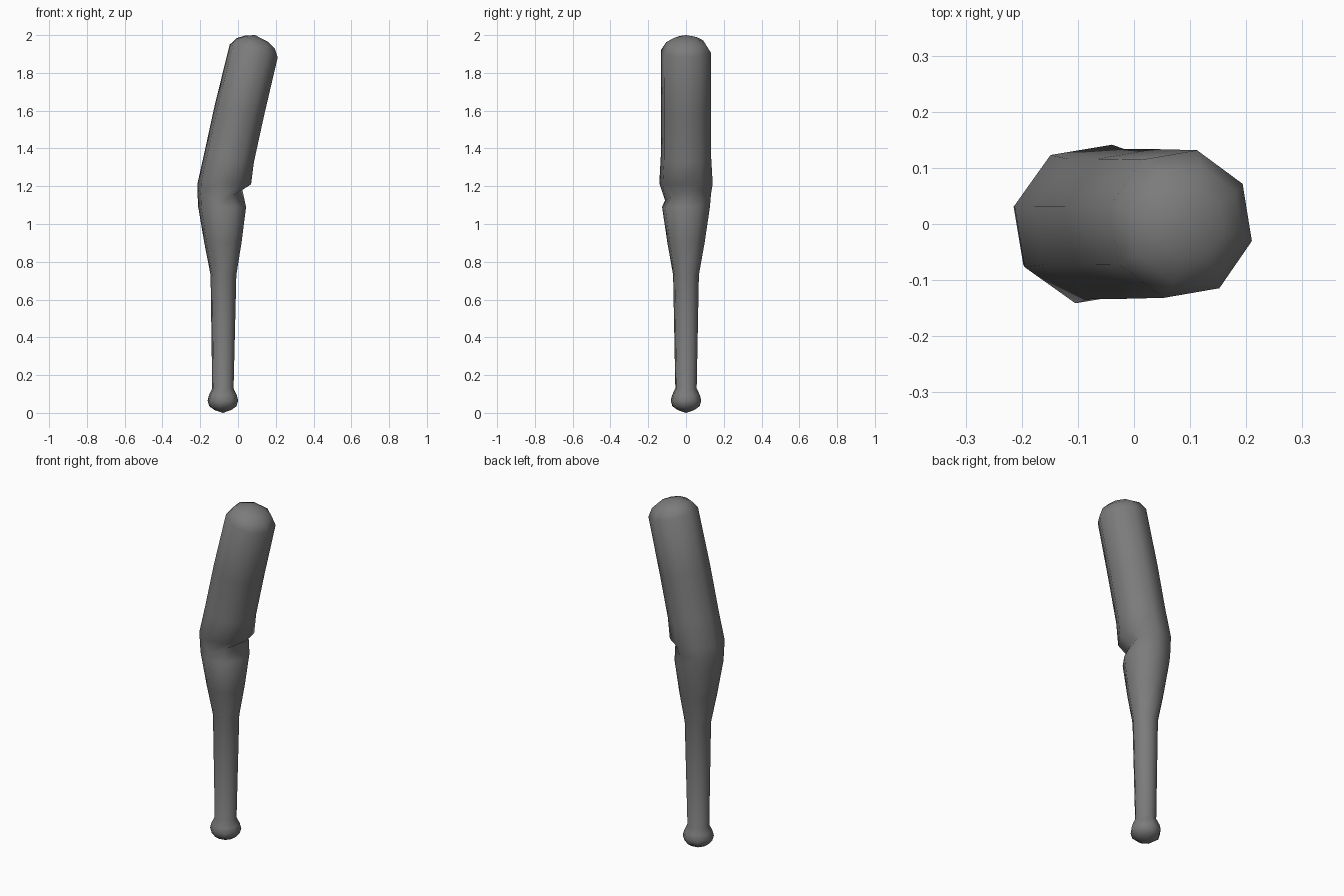
import bpy, bmesh, math
from mathutils import Vector, Matrix

if "Cube" in bpy.data.objects:
    bpy.data.objects.remove(bpy.data.objects["Cube"], do_unlink=True)

SIDES = 8
OFFSET = math.radians(-13)

# One grey material
grey = bpy.data.materials.new("worn_grey_metal")
grey.use_nodes = True
color = (0.2, 0.2, 0.2, 1)
grey.diffuse_color = color
grey.node_tree.nodes["Principled BSDF"].inputs["Base Color"].default_value = color

# Cross-sections: centre x, centre z, radius, tilt in degrees
rings = [
    (-0.08, 0.015, 0.045, 0), (-0.08, 0.035, 0.074, 0),
    (-0.08, 0.065, 0.083, 0), (-0.08, 0.095, 0.075, 0),
    (-0.08, 0.13, 0.058, 0), (-0.077, 0.73, 0.070, 0),
    (-0.08, 0.90, 0.101, 0), (-0.084, 1.09, 0.130, 0),
    (-0.082, 1.16, 0.136, 0), (-0.072, 1.215, 0.145, 2),
    (-0.047, 1.352, 0.137, 11), (0.007, 1.60, 0.137, 13),
    (0.083, 1.915, 0.135, 15), (0.094, 1.957, 0.107, 15),
    (0.099, 1.981, 0.065, 15),
]
CREASE = 8
# Inward push and height shift of the crease at each dented corner
dents = {0: (0.045, 0.01), 7: (0.048, -0.01), 6: (0.022, -0.035), 1: (0.012, 0.02)}


def make_ring(bm, index, ring):
    x, z, radius, tilt = ring
    turn = Matrix.Rotation(math.radians(tilt), 3, 'Y')
    verts = []
    for i in range(SIDES):
        a = OFFSET + i * math.tau / SIDES
        push, lift = dents.get(i, (0, 0)) if index == CREASE else (0, 0)
        r = radius - push
        p = turn @ Vector((r * math.cos(a), r * math.sin(a), lift))
        verts.append(bm.verts.new(p + Vector((x, 0, z))))
    return verts


# Bent bat: knob, grip, dented barrel and domed tip as one skin
bm = bmesh.new()
loops = [make_ring(bm, n, ring) for n, ring in enumerate(rings)]
for low, high in zip(loops, loops[1:]):
    for i in range(SIDES):
        j = (i + 1) % SIDES
        bm.faces.new((low[i], low[j], high[j], high[i]))

# Close the knob and the tip with fans
for loop, apex in ((loops[0], (-0.08, 0, 0)), (loops[-1], (0.09, 0, 2.0))):
    centre = bm.verts.new(apex)
    for i in range(SIDES):
        bm.faces.new((loop[i], loop[(i + 1) % SIDES], centre))
bmesh.ops.recalc_face_normals(bm, faces=bm.faces)

mesh = bpy.data.meshes.new("bent_bat")
bm.to_mesh(mesh)
bm.free()
mesh.materials.append(grey)
mesh.shade_smooth()
bat = bpy.data.objects.new("bent_bat", mesh)
bpy.context.collection.objects.link(bat)
